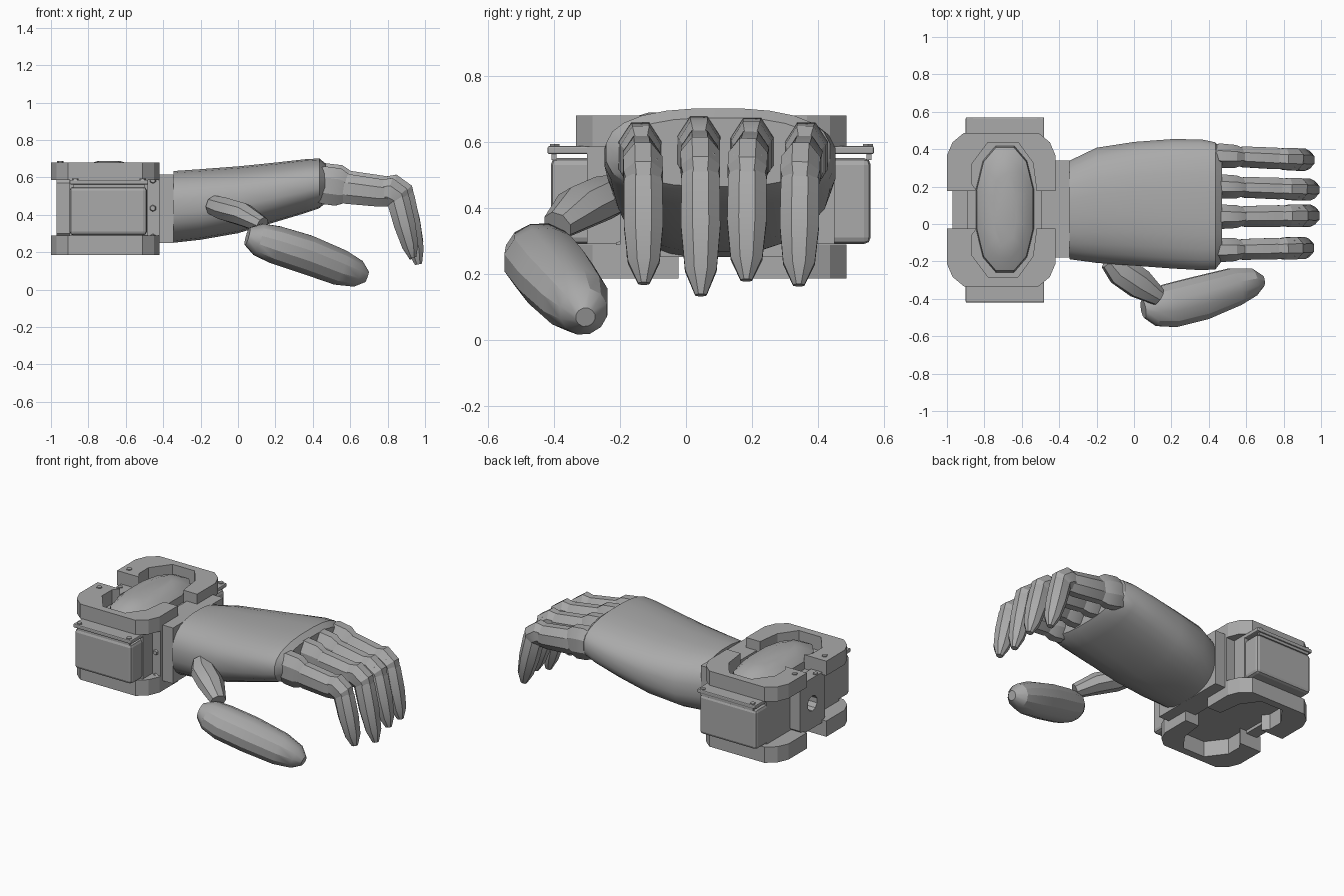
import bpy, bmesh, math
from mathutils import Vector

cube = bpy.data.objects.get("Cube")
if cube:
    bpy.data.objects.remove(cube, do_unlink=True)

CY = 0.077  # middle of the wrist housing in y

grey = bpy.data.materials.new("plain grey")
grey.use_nodes = True
grey.diffuse_color = (0.4, 0.4, 0.4, 1)
grey.node_tree.nodes["Principled BSDF"].inputs["Base Color"].default_value = (0.4, 0.4, 0.4, 1)


def finish(name, bm, smooth=None, mirror=False, bevel=0):
    bmesh.ops.recalc_face_normals(bm, faces=bm.faces[:])
    mesh = bpy.data.meshes.new(name)
    bm.to_mesh(mesh)
    bm.free()
    mesh.materials.append(grey)
    ob = bpy.data.objects.new(name, mesh)
    bpy.context.collection.objects.link(ob)
    if smooth:
        bpy.ops.object.select_all(action="DESELECT")
        ob.select_set(True)
        bpy.context.view_layer.objects.active = ob
        bpy.ops.object.shade_smooth_by_angle(angle=math.radians(smooth))
    if bevel:
        mod = ob.modifiers.new("edge", "BEVEL")
        mod.width, mod.segments = bevel, 2
    if mirror:
        ob.location.y = CY
        ob.modifiers.new("mirror", "MIRROR").use_axis = (False, True, False)
    return ob


def box(name, x, y, z, bevel=0, mirror=False):
    bm = bmesh.new()
    bmesh.ops.create_cube(bm, size=1)
    for v in bm.verts:
        v.co = [lo + (c + 0.5) * (hi - lo) for c, (lo, hi) in zip(v.co, (x, y, z))]
    return finish(name, bm, bevel=bevel, mirror=mirror)


def prism(name, outline, lo, hi, along_x=False):
    """Half outline, extruded along z or x, and mirrored across the housing middle."""
    bm = bmesh.new()
    pts = [(lo, a, b) if along_x else (a, b, lo) for a, b in outline]
    face = bm.faces.new([bm.verts.new(p) for p in pts])
    ext = bmesh.ops.extrude_face_region(bm, geom=[face])["geom"]
    step = Vector((hi - lo, 0, 0) if along_x else (0, 0, hi - lo))
    bmesh.ops.translate(bm, vec=step, verts=[g for g in ext if isinstance(g, bmesh.types.BMVert)])
    return finish(name, bm, mirror=True)


def loft(name, stations, sides=8, power=2.0, axis=None, smooth=28):
    """Rounded sections (x, y, z, half width, half height) joined along a path."""
    bm = bmesh.new()
    centres = [Vector(s[:3]) for s in stations]
    rings = []
    for i, s in enumerate(stations):
        nxt, prev = centres[min(i + 1, len(centres) - 1)], centres[max(i - 1, 0)]
        t = Vector(axis) if axis else (nxt - prev).normalized()
        side = Vector((0, 1, 0))
        side = (side - t * side.dot(t)).normalized()
        up = t.cross(side)
        ring = []
        for k in range(sides):
            a = 2 * math.pi * (k + 0.5) / sides
            c, d = math.cos(a), math.sin(a)
            u = math.copysign(abs(c) ** (2 / power), c) * s[3]
            w = math.copysign(abs(d) ** (2 / power), d) * s[4]
            ring.append(bm.verts.new(centres[i] + side * u + up * w))
        rings.append(ring)
    for r, q in zip(rings, rings[1:]):
        for k in range(sides):
            j = (k + 1) % sides
            bm.faces.new((r[k], r[j], q[j], q[k]))
    bm.faces.new(rings[0])
    bm.faces.new(rings[-1])
    return finish(name, bm, smooth=smooth)


# Wrist housing: paired C-shaped frames above and below
frame = [(-1, .10), (-1, .29), (-.97, .36), (-.91, .41), (-.51, .41), (-.45, .36),
         (-.42, .29), (-.42, .10), (-.52, .10), (-.54, .25), (-.62, .36),
         (-.78, .36), (-.87, .24), (-.87, .14), (-.84, .10)]
prism("upper_frame", frame, .585, .68)
prism("lower_frame", frame, .185, .288)

# Motor body with its mounting flange
box("motor_core", (-.9, -.48), (-.3, .45), (.29, .588))
box("motor_body", (-.9, -.487), (-.41, .56), (.29, .55), bevel=.02)
box("motor_flange", (-.9, -.48), (-.42, .57), (.562, .587), bevel=.006)
box("flange_lip", (-.88, -.5), (.47, .485), (.545, .57), mirror=True)

# Domed cover in the upper opening
loft("domed_cover", [(-.69, .08, .58, .35, .16), (-.69, .08, .635, .34, .155),
                     (-.69, .08, .668, .27, .12), (-.69, .08, .688, .2, .06)],
     sides=12, power=2.3, axis=(0, 0, 1))

# Rear plate with a round opening, made of two halves
hole = [(.05 * math.sin(math.pi * k / 5), .435 - .05 * math.cos(math.pi * k / 5)) for k in range(6)]
prism("rear_plate", hole + [(0, .60), (.1, .60), (.13, .57), (.13, .30), (.1, .27), (0, .27)],
      -.97, -.89, along_x=True)

# Wrist bracket and joining plate
box("wrist_bracket", (-.495, -.42), (-.2, .354), (.25, .615))
box("wrist_plate", (-.425, -.345), (-.18, .34), (.25, .615))

# Small screws
for label, x, dy, z in (("frame", -.95, .155, .68), ("flange_rear", -.87, .475, .587),
                        ("flange_front", -.51, .475, .587), ("rear_plate", -.95, .06, .60)):
    for sign in (-1, 1):
        loft(label + "_screw", [(x, CY + sign * dy, z - .01, .017, .017),
                                (x, CY + sign * dy, z + .006, .017, .017)], sides=6, axis=(0, 0, 1))
for z in (.28, .435, .585):
    loft("bracket_screw", [(-.455, -.19, z, .022, .022), (-.455, -.212, z, .014, .014)],
         sides=6, axis=(.01, -1, 0)).hide_render = False

# Palm
loft("palm", [(-.345, .075, .442, .265, .193), (-.2, .10, .455, .31, .19),
              (0, .108, .48, .333, .18), (.2, .108, .52, .348, .16),
              (.36, .103, .553, .352, .145), (.435, .097, .568, .342, .134),
              (.47, .1, .568, .30, .105)], sides=24, power=2.5, axis=(1, 0, 0))

# Fingers: base y, tip y, lift, reach, tip drop
fingers = {"index": (-.14, -.128, -.005, -.02, .02), "middle": (.038, .045, .012, .01, -.015),
           "ring": (.203, .183, .008, .008, .03), "little": (.368, .342, -.005, -.018, .015)}
knuckle = [(.40, .56, .055, .085), (.46, .563, .068, .105), (.54, .553, .064, .105), (.59, .543, .045, .08)]
inner = [(.54, .548, .045, .07), (.59, .543, .058, .083), (.77, .522, .06, .077), (.83, .518, .052, .07)]
joint = [(.77, .527, .05, .065), (.82, .53, .062, .078), (.87, .50, .062, .07), (.89, .45, .045, .055)]
outer = [(.86, .55, .045, .04), (.875, .48, .06, .064), (.91, .34, .062, .06),
         (.94, .22, .05, .046), (.955, .15, .018, .02)]
for finger, (y0, y1, lift, reach, drop) in fingers.items():
    for part, path in (("knuckle", knuckle), ("inner_segment", inner),
                       ("joint", joint), ("outer_segment", outer)):
        stations = []
        for x, z, w, h in path:
            f = (x - .4) / .55
            low = max(0, (.5 - z) / .35)
            stations.append((x + reach * f, y0 + (y1 - y0) * f, z + lift * (1 - low) + drop * low,
                             w * 1.04, h * 1.04))
        loft(finger + "_finger_" + part, stations, sides=8)

# Thumb
loft("thumb_base", [(-.13, -.19, .45, .06, .055), (-.07, -.25, .43, .085, .065),
                    (.03, -.32, .40, .085, .065), (.13, -.39, .345, .05, .045)], sides=8)
loft("thumb_tip", [(.05, -.455, .285, .05, .05), (.11, -.445, .268, .105, .09),
                   (.2, -.435, .24, .122, .105), (.36, -.395, .19, .122, .108),
                   (.54, -.335, .12, .105, .10), (.64, -.31, .085, .075, .075),
                   (.69, -.305, .068, .03, .03)], sides=12)
